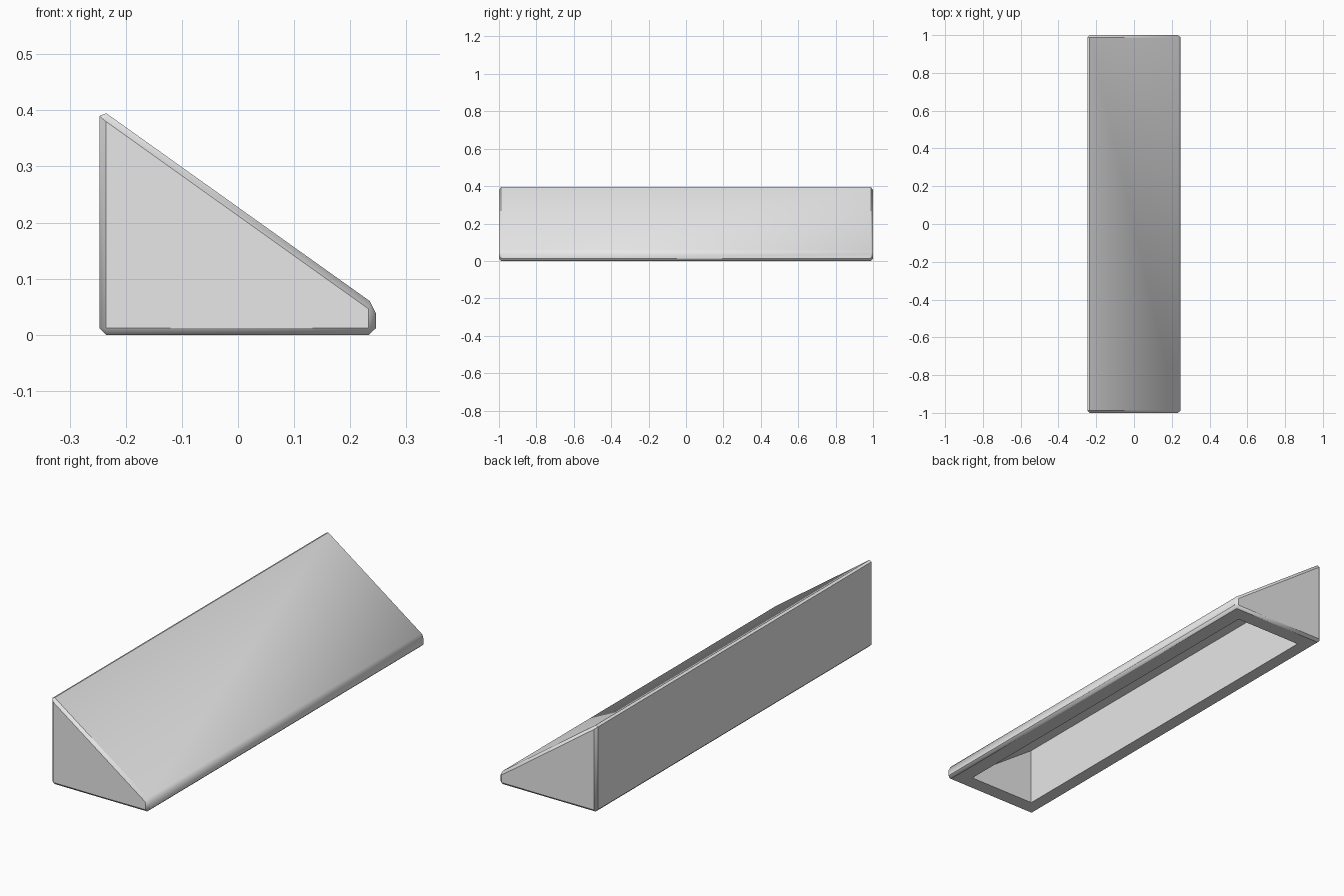
import bpy
import bmesh
import math

if "Cube" in bpy.data.objects:
    bpy.data.objects.remove(bpy.data.objects["Cube"], do_unlink=True)

# Plain grey material
grey = bpy.data.materials.new("plain grey")
grey.use_nodes = True
colour = (0.8, 0.8, 0.8, 1.0)
grey.diffuse_color = colour
grey.node_tree.nodes["Principled BSDF"].inputs["Base Color"].default_value = colour

# Profiles in x, z: chamfered body, end panel, hollow underneath
body = [(-0.247, 0.012), (-0.235, 0), (0.233, 0), (0.246, 0.012),
        (0.246, 0.038), (0.235, 0.06), (-0.235, 0.395), (-0.247, 0.39)]
panel = [(-0.235, 0.012), (0.233, 0.012), (0.233, 0.046), (-0.235, 0.38)]
hollow = [(-0.176, 0), (0.165, 0), (0.165, 0.026), (-0.176, 0.266)]

bm = bmesh.new()


def ring(profile, y):
    return [bm.verts.new((x, y, z)) for x, z in profile]


def strip(a, b, skip=()):
    n = len(a)
    for i in range(n):
        if i not in skip:
            j = (i + 1) % n
            bm.faces.new((a[i], a[j], b[j], b[i]))


# Long outer sides, leaving the underside open
front, back = ring(body, -0.988), ring(body, 0.988)
strip(front, back, skip=(1,))

# End panels with chamfered borders
for outer, y in ((front, -1), (back, 1)):
    end = ring(panel, y)
    bm.faces.new(end)
    for i in range(4):
        a, b = outer[2 * i], outer[2 * i + 1]
        c = outer[(2 * i + 2) % 8]
        bm.faces.new((a, b, end[i]))
        bm.faces.new((b, c, end[(i + 1) % 4], end[i]))

# Hollow interior
inner_front, inner_back = ring(hollow, -0.92), ring(hollow, 0.92)
strip(inner_front, inner_back, skip=(0,))
bm.faces.new(inner_front)
bm.faces.new(inner_back)

# Flat rim around the opening
strip([front[1], front[2], back[2], back[1]],
      [inner_front[0], inner_front[1], inner_back[1], inner_back[0]])

bmesh.ops.recalc_face_normals(bm, faces=bm.faces[:])
mesh = bpy.data.meshes.new("wedge_block")
bm.to_mesh(mesh)
bm.free()
mesh.materials.append(grey)

wedge = bpy.data.objects.new("wedge_block", mesh)
bpy.context.collection.objects.link(wedge)
bpy.ops.object.select_all(action="DESELECT")
wedge.select_set(True)
bpy.context.view_layer.objects.active = wedge
bpy.ops.object.shade_smooth_by_angle(angle=math.radians(40))
